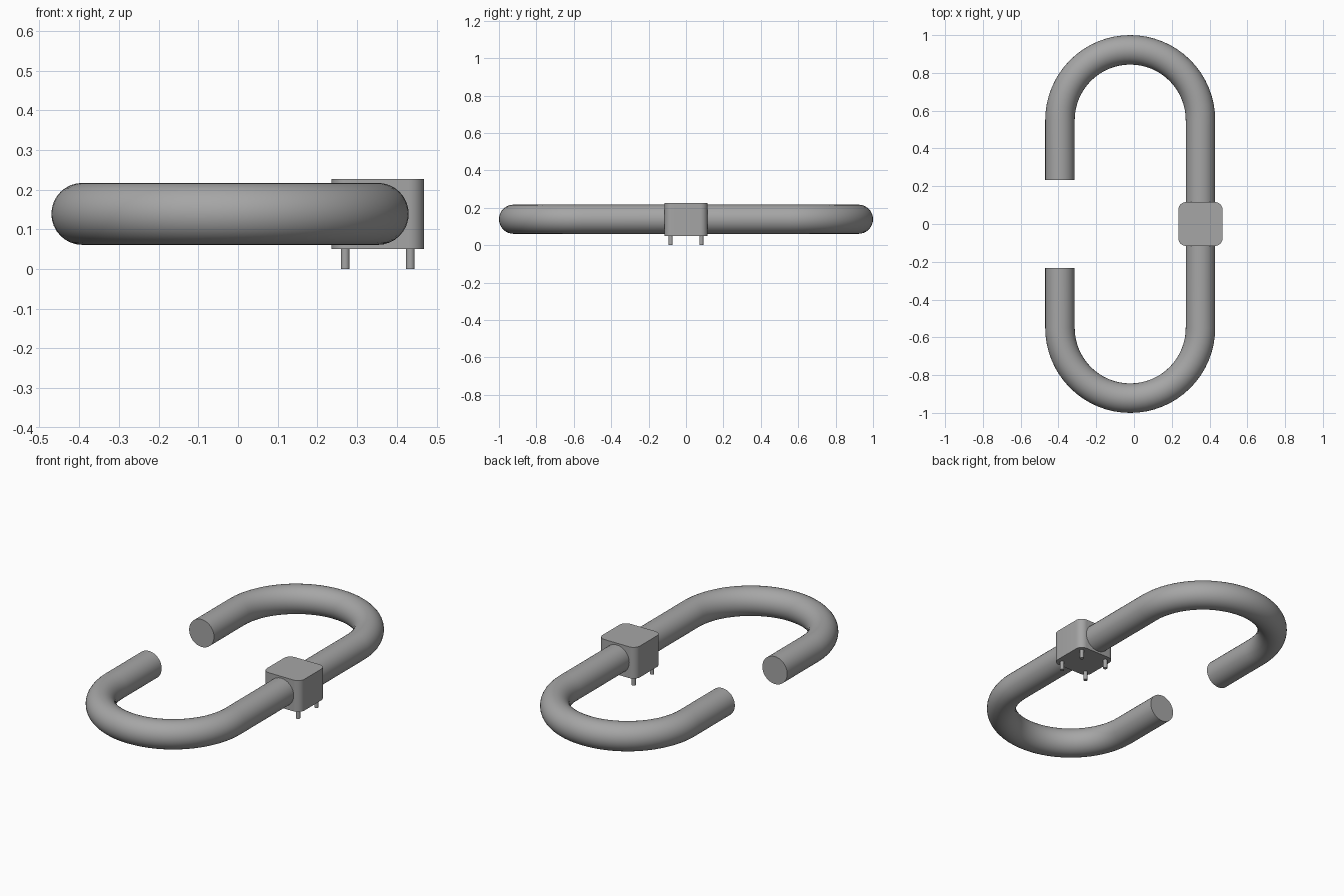
import bpy, bmesh
from math import cos, sin, pi, radians

cube = bpy.data.objects.get("Cube")
if cube:
    bpy.data.objects.remove(cube, do_unlink=True)

GREY = (0.38, 0.38, 0.38, 1)
metal = bpy.data.materials.new("plain_grey")
metal.use_nodes = True
metal.diffuse_color = GREY
metal.node_tree.nodes["Principled BSDF"].inputs["Base Color"].default_value = GREY

TUBE_R, TUBE_Z = 0.078, 0.139
BEND_X, BEND_Y, BEND_R = -0.02, 0.55, 0.372
BLOCK_X, BLOCK_BOTTOM, BLOCK_TOP = 0.352, 0.05, 0.227


def smooth(obj):
    bpy.ops.object.select_all(action="DESELECT")
    obj.select_set(True)
    bpy.context.view_layer.objects.active = obj
    bpy.ops.object.shade_smooth_by_angle(angle=radians(35))


# Open link: one round bar swept along a C-shaped path
def bend(start, side):
    return [(BEND_X + BEND_R * cos(start + pi * i / 32),
             side * BEND_Y + BEND_R * sin(start + pi * i / 32)) for i in range(33)]


left_x = BEND_X - BEND_R
path = [(left_x, -0.234)] + bend(pi, -1) + bend(0, 1) + [(left_x, 0.234)]
curve = bpy.data.curves.new("link_bar", "CURVE")
curve.dimensions = "3D"
curve.bevel_depth = TUBE_R
curve.bevel_resolution = 14
curve.use_fill_caps = True
spline = curve.splines.new("POLY")
spline.points.add(len(path) - 1)
for point, (x, y) in zip(spline.points, path):
    point.co = (x, y, TUBE_Z, 1)
link = bpy.data.objects.new("link_bar", curve)
bpy.context.collection.objects.link(link)
curve.materials.append(metal)
bpy.ops.object.select_all(action="DESELECT")
link.select_set(True)
bpy.context.view_layer.objects.active = link
bpy.ops.object.convert(target="MESH")
smooth(link)

# Clamp block with rounded upright edges
bpy.ops.mesh.primitive_cube_add(size=1, location=(BLOCK_X, 0, (BLOCK_BOTTOM + BLOCK_TOP) / 2))
block = bpy.context.object
block.name = "clamp_block"
bm = bmesh.new()
bm.from_mesh(block.data)
bmesh.ops.scale(bm, vec=(0.234, 0.232, BLOCK_TOP - BLOCK_BOTTOM), verts=bm.verts)
uprights = [e for e in bm.edges if abs(e.verts[0].co.z - e.verts[1].co.z) > 0.1]
bmesh.ops.bevel(bm, geom=uprights, offset=0.04, segments=8, profile=0.5, affect="EDGES")
bm.to_mesh(block.data)
bm.free()
block.data.materials.append(metal)
smooth(block)

# Four pins under the block
for x_name, sx in (("right", -1), ("left", 1)):
    for y_name, sy in (("front", -1), ("back", 1)):
        bpy.ops.mesh.primitive_cylinder_add(
            vertices=24, radius=0.011, depth=0.06,
            location=(BLOCK_X + sx * 0.082, sy * 0.082, 0.03))
        pin = bpy.context.object
        pin.name = f"{y_name}_{x_name}_pin"
        pin.data.materials.append(metal)
        smooth(pin)
